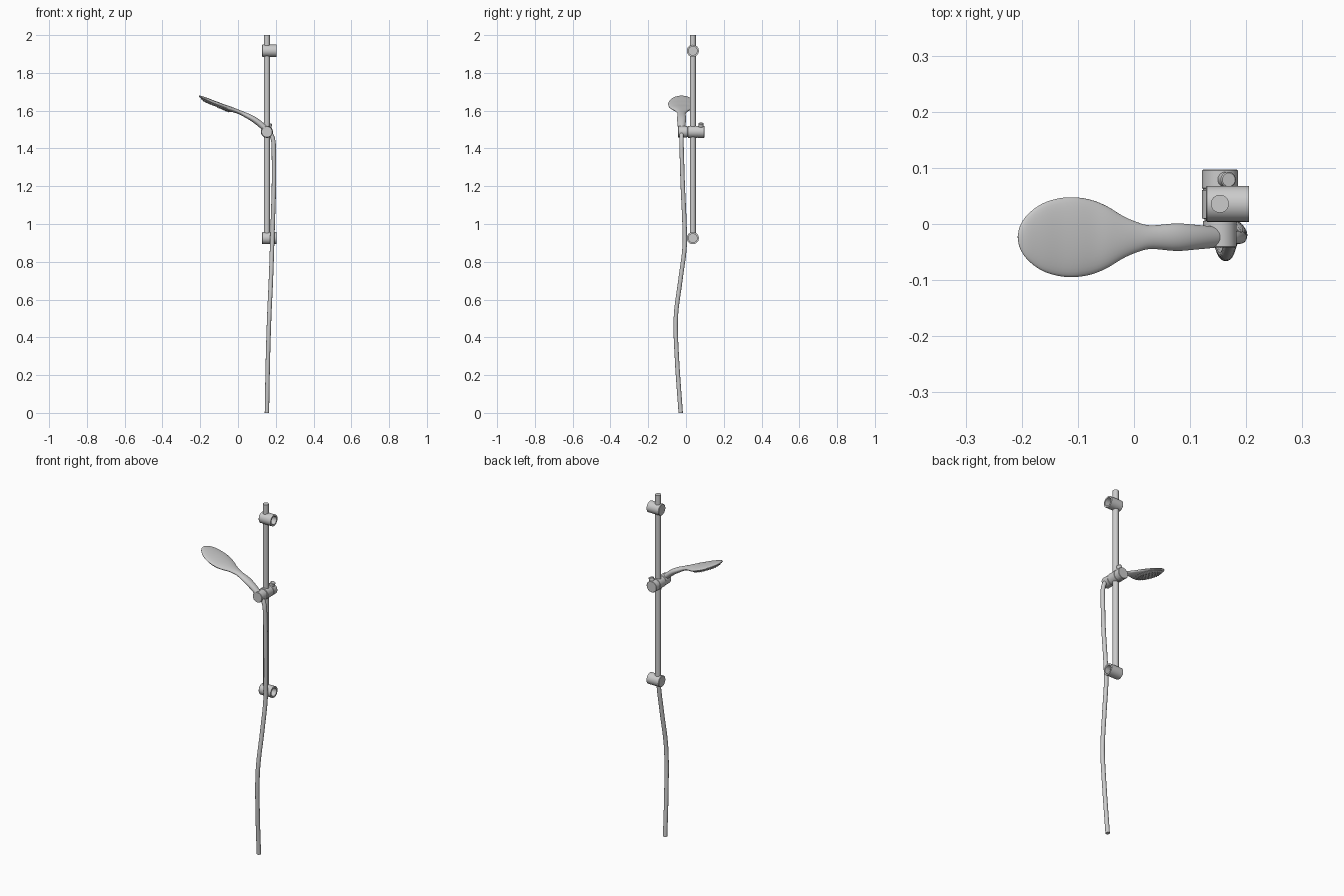
import bpy, bmesh, math
from mathutils import Vector

if "Cube" in bpy.data.objects:
    bpy.data.objects.remove(bpy.data.objects["Cube"])


def finish(name, bm, angle=35):
    bmesh.ops.recalc_face_normals(bm, faces=bm.faces)
    me = bpy.data.meshes.new(name)
    bm.to_mesh(me)
    bm.free()
    ob = bpy.data.objects.new(name, me)
    bpy.context.collection.objects.link(ob)
    bpy.ops.object.select_all(action='DESELECT')
    bpy.context.view_layer.objects.active = ob
    ob.select_set(True)
    bpy.ops.object.shade_smooth_by_angle(angle=math.radians(angle))
    return ob


def lathe(bm, origin, axis, profile, n=40):
    """Revolve (radius, distance) points about an axis, closing both ends."""
    q = Vector(axis).to_track_quat('Z', 'Y')
    rings = [[bm.verts.new(Vector(origin) + q @ Vector((r * math.cos(2 * math.pi * i / n),
              r * math.sin(2 * math.pi * i / n), d))) for i in range(n)] for r, d in profile]
    bridge(bm, rings)


def bridge(bm, rings):
    n = len(rings[0])
    for a, b in zip(rings, rings[1:]):
        for i in range(n):
            bm.faces.new((a[i], a[(i + 1) % n], b[(i + 1) % n], b[i]))
    bm.faces.new(rings[0][::-1])
    bm.faces.new(rings[-1])


def spline(pts, steps):
    """Catmull-Rom interpolation of tuples."""
    p = [Vector(v) for v in pts]
    p = [2 * p[0] - p[1]] + p + [2 * p[-1] - p[-2]]
    out = []
    for a, b, c, d in zip(p, p[1:], p[2:], p[3:]):
        for k in range(steps):
            t = k / steps
            out.append(0.5 * (2 * b + (c - a) * t + (2 * a - 5 * b + 4 * c - d) * t * t
                              + (3 * b - a - 3 * c + d) * t ** 3))
    return out + [p[-2]]


RX, RY = 0.153, 0.036

# Rail
bm = bmesh.new()
lathe(bm, (RX, RY, 0.92), (0, 0, 1), [(0.016, 0), (0.016, 1.08)])
finish("rail", bm)

# Wall brackets, open on the wall side
for name, z in (("lower_bracket", 0.925), ("upper_bracket", 1.917)):
    bm = bmesh.new()
    lathe(bm, (0.128, RY, z), (1, 0, 0),
          [(0.030, 0), (0.032, 0.002), (0.032, 0.077), (0.023, 0.077), (0.023, 0.047)])
    finish(name, bm)

# Slider with grooves between its three sections
bm = bmesh.new()
lathe(bm, (RX, -0.042, 1.488), (0, 1, 0),
      [(0.028, 0), (0.030, 0.002), (0.030, 0.047), (0.027, 0.048), (0.027, 0.051), (0.032, 0.052),
       (0.032, 0.102), (0.030, 0.103), (0.030, 0.105), (0.032, 0.106), (0.032, 0.137), (0.030, 0.139)])
finish("slider", bm)

# Slider release button
bm = bmesh.new()
lathe(bm, (RX, 0.079, 1.488), (0.35, 0, 1), [(0.014, 0), (0.014, 0.046), (0.012, 0.048)], 28)
finish("slider_button", bm)

# Hand shower: x, z, half width, half thickness
stations = [(-0.2065, 1.6775, 0.004, 0.002), (-0.203, 1.676, 0.020, 0.004), (-0.190, 1.670, 0.040, 0.007),
            (-0.165, 1.658, 0.059, 0.010), (-0.135, 1.644, 0.069, 0.012), (-0.105, 1.632, 0.071, 0.013),
            (-0.075, 1.620, 0.066, 0.0135), (-0.048, 1.611, 0.055, 0.0135), (-0.020, 1.602, 0.038, 0.012),
            (0.005, 1.593, 0.027, 0.011), (0.030, 1.582, 0.021, 0.012), (0.075, 1.559, 0.0245, 0.015),
            (0.110, 1.535, 0.022, 0.016), (0.142, 1.507, 0.019, 0.016), (0.162, 1.487, 0.016, 0.015)]
s = []
for v in spline([(a, b, c, d) for a, b, c, d in stations], 4):
    s.append(v)
HY = -0.0235
bm = bmesh.new()
rings = []
for i, v in enumerate(s):
    a, b = s[max(i - 1, 0)], s[min(i + 1, len(s) - 1)]
    t = Vector((b[0] - a[0], 0, b[1] - a[1])).normalized()
    up = Vector((-t.z, 0, t.x))
    c = Vector((v[0], HY, v[1]))
    rings.append([bm.verts.new(c + Vector((0, 1, 0)) * v[2] * math.cos(k * math.pi / 18)
                               + up * v[3] * math.sin(k * math.pi / 18)) for k in range(36)])
bridge(bm, rings)
finish("hand_shower", bm, 50)

# Spray face and nozzles on the underside of the head
t = Vector((0.917, 0, -0.40)).normalized()
down = Vector((t.z, 0, -t.x))
centre = Vector((-0.112, HY, 1.635))


def face_point(u, w, d):
    return centre + t * u + Vector((0, w, 0)) + down * d


bm = bmesh.new()
bridge(bm, [[bm.verts.new(face_point(0.087 * f * math.cos(k * math.pi / 24),
             0.063 * f * math.sin(k * math.pi / 24), d)) for k in range(48)]
            for f, d in ((1, 0.002), (1, 0.008), (0.96, 0.011), (0.85, 0.0135))])
finish("spray_face", bm)

bm = bmesh.new()
for f, count in ((0.0, 1), (0.25, 6), (0.48, 12), (0.68, 18), (0.82, 24)):
    for k in range(count):
        a = 2 * math.pi * k / count
        lathe(bm, face_point(0.087 * f * math.cos(a), 0.063 * f * math.sin(a), 0.012), down,
              [(0.0028, 0), (0.0018, 0.0045)], 10)
finish("spray_nozzles", bm)

# Hose
path = spline([(0.160, HY, 1.490), (0.178, -0.0235, 1.468), (0.188, -0.024, 1.43), (0.190, -0.022, 1.36),
               (0.190, -0.017, 1.20), (0.184, -0.008, 1.00), (0.180, -0.008, 0.87), (0.174, -0.030, 0.70),
               (0.165, -0.054, 0.50), (0.158, -0.047, 0.27), (0.153, -0.028, 0.0)], 8)
bm = bmesh.new()
rings = []
for i, c in enumerate(path):
    d = (path[min(i + 1, len(path) - 1)] - path[max(i - 1, 0)]).normalized()
    if i == len(path) - 1:
        d = Vector((0, 0, -1))
    e1 = Vector((0, 1, 0)).cross(d).normalized()
    e2 = d.cross(e1)
    rings.append([bm.verts.new(c + 0.0115 * (e1 * math.cos(k * math.pi / 10) + e2 * math.sin(k * math.pi / 10)))
                  for k in range(20)])
bridge(bm, rings)
finish("hose", bm)
